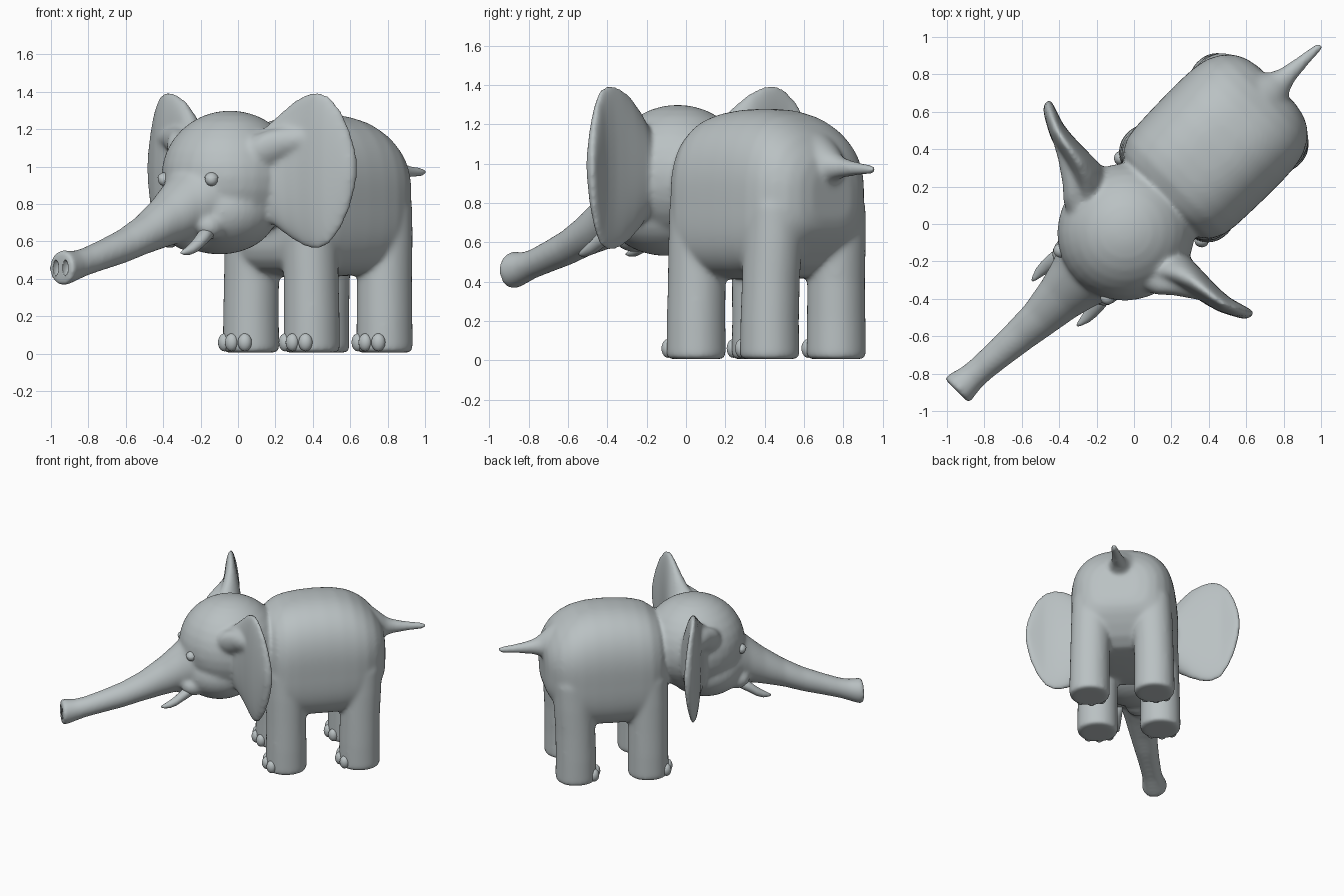
import bpy, bmesh, math
from mathutils import Matrix, Vector

if "Cube" in bpy.data.objects:
    bpy.data.objects.remove(bpy.data.objects["Cube"])

# Built facing local -Y, then turned to face the front-left corner
TURN = Matrix.Rotation(math.radians(-45), 4, 'Z')
grey = bpy.data.materials.new("elephant_grey")
grey.diffuse_color = (0.49, 0.535, 0.545, 1)
grey.use_nodes = True
grey.node_tree.nodes["Principled BSDF"].inputs["Base Color"].default_value = grey.diffuse_color


def finish(bm, name):
    """Turn a bmesh into a smooth grey object."""
    bmesh.ops.recalc_face_normals(bm, faces=bm.faces)
    bm.transform(TURN)
    for f in bm.faces:
        f.smooth = True
    mesh = bpy.data.meshes.new(name)
    bm.to_mesh(mesh)
    bm.free()
    mesh.materials.append(grey)
    ob = bpy.data.objects.new(name, mesh)
    bpy.context.collection.objects.link(ob)
    return ob


def ball(bm, c, r, rot=None, seg=32):
    m = Matrix.Translation(c) @ (rot or Matrix()) @ Matrix.Diagonal((*r, 1))
    return bmesh.ops.create_uvsphere(bm, u_segments=seg, v_segments=seg // 2,
                                     radius=1, matrix=m)["verts"]


def loft(bm, sections, axis='Y', power=2.0, low=None, seg=48):
    """Bridge superellipse rings (centre, half width, half height) along an axis."""
    rings = []
    for c, a, b in sections:
        ring = []
        for i in range(seg):
            t = 2 * math.pi * i / seg
            ct, st = math.cos(t), math.sin(t)
            e = 2 / (low if low and st < 0 else power)
            p = a * math.copysign(abs(ct) ** e, ct)
            q = b * math.copysign(abs(st) ** e, st)
            off = {'X': (0, p, q), 'Y': (p, 0, q), 'Z': (p, q, 0)}[axis]
            ring.append(bm.verts.new(Vector(c) + Vector(off)))
        rings.append(ring)
    for r0, r1 in zip(rings, rings[1:]):
        for i in range(seg):
            j = (i + 1) % seg
            bm.faces.new((r0[i], r0[j], r1[j], r1[i]))
    bm.faces.new(rings[0])
    bm.faces.new(rings[-1][::-1])


# ---- skin: all soft volumes fused into one surface ----
bm = bmesh.new()

# Barrel of the body: y, lowest z, highest z, half width
loft(bm, [((.015, y, (lo + hi) / 2), a, (hi - lo) / 2) for y, lo, hi, a in (
    (.165, .56, 1.02, .20), (.185, .50, 1.12, .27), (.23, .45, 1.195, .33), (.30, .425, 1.24, .365),
    (.38, .415, 1.262, .376), (.48, .41, 1.275, .38), (.60, .41, 1.28, .383), (.72, .415, 1.273, .383),
    (.82, .43, 1.25, .378), (.90, .48, 1.21, .362), (.97, .55, 1.155, .325), (1.02, .61, 1.09, .275),
    (1.05, .66, 1.04, .215), (1.065, .72, .98, .14))], power=2.45, low=3.6, seg=72)

# Legs, leaning in towards the body at the top
LEGS = [(-.222, .32), (.242, .315), (-.225, .855), (.253, .855)]
for i, (x, y) in enumerate(LEGS):
    rings = []
    for z, r in ((.005, .137), (.018, .149), (.2, .147), (.4, .145), (.6, .148), (.78, .147), (.92, .11)):
        k = max(0, (z - .3) / .5)
        back = .02 * k if i > 1 else 0
        rings.append(((x - .02 * math.copysign(k, x), y + back, z), r, r))
    loft(bm, rings, 'Z', 2.1)

# Head, cheeks and lower lip
ball(bm, (0, -.06, .945), (.365, .372, .355))
ball(bm, (0, -.14, .76), (.32, .30, .23))
ball(bm, (0, -.37, .61), (.09, .10, .06))
for s in (-1, 1):
    ball(bm, (s * .155, -.355, .68), (.07, .09, .07))

# Trunk: x, y, z, half width, half height
loft(bm, [((x, y, z), a, b) for x, y, z, a, b in (
    (0, -.16, .88, .27, .26), (0, -.26, .86, .245, .245), (0, -.35, .825, .21, .22),
    (0, -.45, .77, .165, .178), (0, -.57, .706, .133, .14), (0, -.72, .635, .107, .107),
    (-.01, -.86, .575, .092, .092), (-.02, -1.0, .53, .081, .082), (-.03, -1.13, .49, .074, .076),
    (-.035, -1.2, .47, .077, .081), (-.04, -1.26, .46, .09, .092),
    (-.04, -1.29, .458, .094, .096), (-.04, -1.302, .458, .088, .09))])

# Ears: distance out, y, lowest z, highest z, half thickness, slightly skewed to one side
for s in (-1, 1):
    loft(bm, [((s * x, y - s * .02 * x, (lo + hi) / 2), t, (hi - lo) / 2) for x, y, lo, hi, t in (
        (.15, -.08, .80, 1.14, .13), (.26, -.05, .73, 1.20, .125), (.34, -.01, .66, 1.28, .10),
        (.42, .012, .605, 1.35, .078), (.50, .025, .565, 1.39, .064), (.58, .035, .553, 1.405, .055),
        (.65, .05, .58, 1.38, .048), (.71, .075, .66, 1.31, .042), (.755, .095, .76, 1.21, .036),
        (.78, .107, .86, 1.12, .03), (.792, .112, .93, 1.06, .02))], 'X')
    # raised ridge where the ear joins the head
    loft(bm, [((s * x, y, z), r, r) for x, y, z, r in (
        (.18, -.13, 1.05, .10), (.28, -.115, 1.075, .10), (.35, -.085, 1.10, .10),
        (.42, -.035, 1.13, .085), (.53, .01, 1.15, .055), (.63, .04, 1.15, .03))], 'X')

# Tail
loft(bm, [((.01 + (y - 1) * .05, y, z), r, r) for y, z, r in (
    (.98, 1.0, .15), (1.05, .993, .10), (1.09, .985, .072), (1.14, .98, .053),
    (1.22, .975, .040), (1.30, .972, .031), (1.36, .97, .025), (1.385, .97, .019))], seg=24)

skin = finish(bm, "elephant_skin")
rm = skin.modifiers.new("fuse", 'REMESH')
rm.mode = 'VOXEL'
rm.voxel_size = .012
rm.use_smooth_shade = True
sm = skin.modifiers.new("soften", 'SMOOTH')
sm.factor = .5
sm.iterations = 22

# Nostril hollows in the trunk tip
bm = bmesh.new()
for s in (-1, 1):
    ball(bm, (-.04 + s * .036, -1.297, .458), (.021, .035, .042), seg=24)
cutter = finish(bm, "nostril_cutter")
cutter.hide_render = True
cutter.display_type = 'WIRE'
cut = skin.modifiers.new("nostrils", 'BOOLEAN')
cut.operation = 'DIFFERENCE'
cut.object = cutter
cut.solver = 'EXACT'

# ---- toenails: three per foot ----
bm = bmesh.new()
for x, y in LEGS:
    for deg in (-32, 0, 32):
        a = math.radians(deg)
        ball(bm, (x + .146 * math.sin(a), y - .146 * math.cos(a), .06),
             (.038, .034, .048), Matrix.Rotation(a, 4, 'Z'), 20)
finish(bm, "toenails")

# ---- tusks, curving forward and down ----
bm = bmesh.new()
for s in (-1, 1):
    loft(bm, [((s * x, y, z), r, r) for x, y, z, r in (
        (.155, -.36, .66, .042), (.165, -.44, .615, .042), (.172, -.49, .58, .036),
        (.175, -.54, .555, .027), (.172, -.58, .543, .015), (.17, -.60, .54, .005))], seg=20)
finish(bm, "tusks")

# ---- eyes with upper eyelids ----
eyes, lids = bmesh.new(), bmesh.new()
for s in (-1, 1):
    c = (s * .178, -.378, .93)
    ball(eyes, c, (.034,) * 3, seg=24)
    vs = ball(lids, c, (.039,) * 3, seg=24)
    bmesh.ops.delete(lids, geom=[v for v in vs if v.co.z < c[2] + .006], context='VERTS')
finish(eyes, "eyes")
finish(lids, "eyelids")
